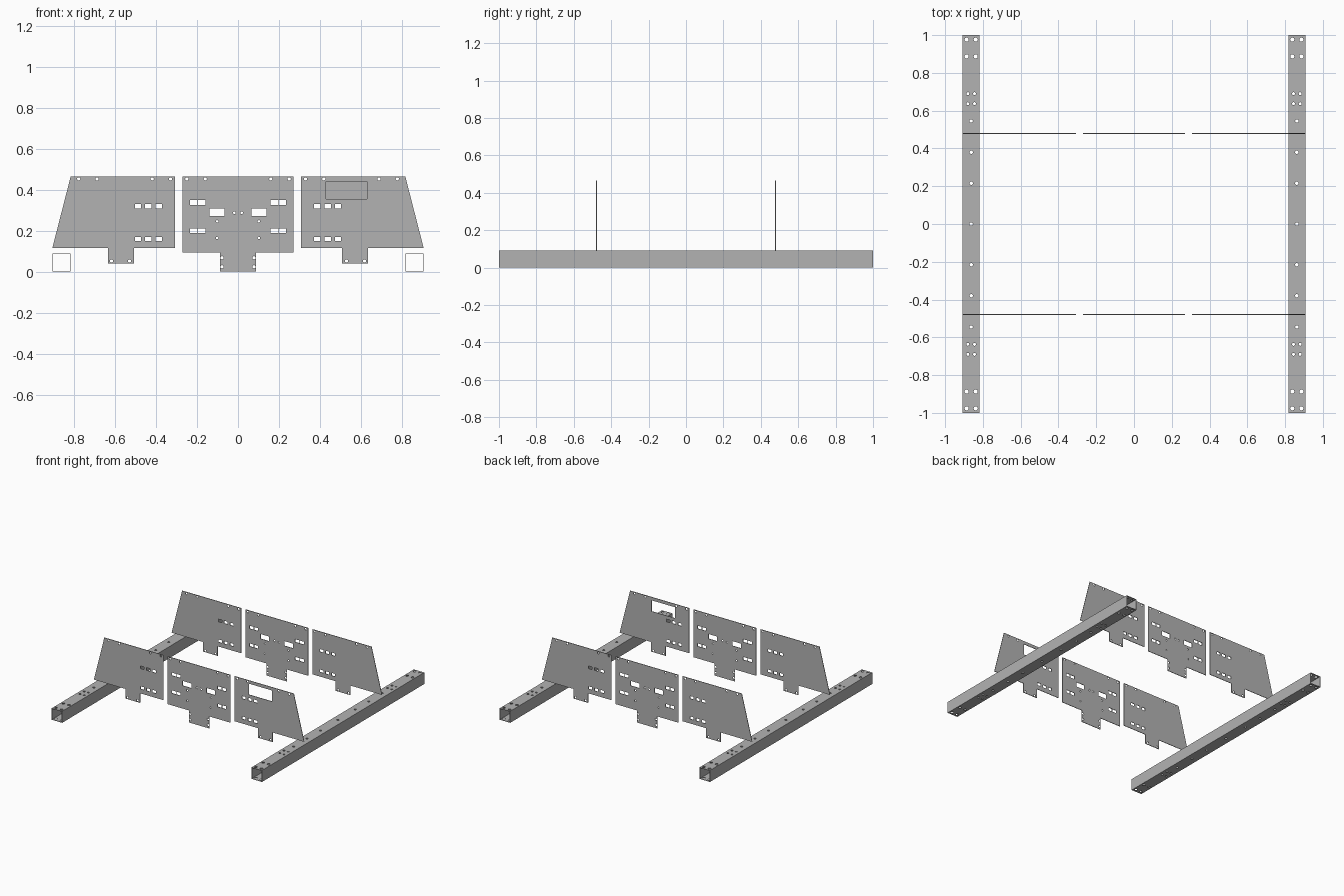
import bpy, bmesh
from math import cos, sin, pi
from mathutils import Matrix

old = bpy.data.objects.get("Cube")
if old:
    bpy.data.objects.remove(old, do_unlink=True)

GREY = (0.45, 0.45, 0.45, 1)
steel = bpy.data.materials.new("grey steel")
steel.use_nodes = True
steel.diffuse_color = GREY
steel.node_tree.nodes["Principled BSDF"].inputs["Base Color"].default_value = GREY

SHEET = 0.004      # panel thickness
WALL = 0.004       # tube wall
BEAM = 0.09        # tube width and height


def circle(x, y, r=0.008, n=16):
    return [(x + r * cos(2 * pi * i / n), y + r * sin(2 * pi * i / n)) for i in range(n)]


def rect(x, y, w, h):
    return [(x - w / 2, y - h / 2), (x + w / 2, y - h / 2),
            (x + w / 2, y + h / 2), (x - w / 2, y + h / 2)]


def flip(loop):
    return [(-x, y) for x, y in reversed(loop)]


def plate(loops, thickness, matrix):
    """Bmesh of a sheet whose first loop is the outline and the rest are holes."""
    cu = bpy.data.curves.new("sheet_profile", 'CURVE')
    cu.dimensions, cu.fill_mode, cu.extrude = '2D', 'BOTH', thickness / 2
    for loop in loops:
        sp = cu.splines.new('POLY')
        sp.points.add(len(loop) - 1)
        for p, (x, y) in zip(sp.points, loop):
            p.co = (x, y, 0, 1)
        sp.use_cyclic_u = True
        sp.use_smooth = False
    tmp = bpy.data.objects.new("sheet_profile", cu)
    me = bpy.data.meshes.new_from_object(tmp)
    bpy.data.objects.remove(tmp)
    bpy.data.curves.remove(cu)
    me.transform(matrix)
    return me


def make_object(name, meshes):
    bm = bmesh.new()
    for me in meshes:
        bm.from_mesh(me)
        bpy.data.meshes.remove(me)
    bmesh.ops.remove_doubles(bm, verts=bm.verts, dist=0.00001)
    bmesh.ops.recalc_face_normals(bm, faces=bm.faces)
    for f in bm.faces:
        f.smooth = False
        f.material_index = 0
    out = bpy.data.meshes.new(name)
    bm.to_mesh(out)
    bm.free()
    out.materials.clear()
    out.materials.append(steel)
    ob = bpy.data.objects.new(name, out)
    bpy.context.collection.objects.link(ob)
    return ob


# Side panel, drawn for +x: sloped outer edge and a bottom tab
side = [[(0.307, 0.466), (0.307, 0.115), (0.509, 0.115), (0.509, 0.04),
         (0.635, 0.04), (0.635, 0.115), (0.907, 0.115), (0.817, 0.466)]]
side += [circle(x, 0.453) for x in (0.329, 0.419, 0.688, 0.778)]
side += [circle(x, 0.053) for x in (0.53, 0.618)]
side += [rect(x, z, 0.03, 0.021) for x in (0.387, 0.438, 0.489) for z in (0.319, 0.16)]
window = rect(0.53, 0.398, 0.2, 0.086)

# Centre panel: half the cut-outs, then mirrored
half = [circle(x, 0.453) for x in (0.16, 0.25)]
half += [rect(x, z, 0.035, 0.023) for x in (0.177, 0.216) for z in (0.338, 0.2)]
half += [rect(0.103, 0.291, 0.074, 0.037), circle(0.018, 0.288, 0.007)]
half += [circle(0.102, z, 0.006) for z in (0.246, 0.165)]
half += [circle(0.078, z) for z in (0.068, 0.024)]
edge = [(0.088, 0), (0.088, 0.094), (0.271, 0.094), (0.271, 0.466)]
centre = [edge + flip(edge)] + half + [flip(h) for h in half]

# Two rows of upright panels
for row, y in (("front", -0.479), ("back", 0.479)):
    upright = Matrix.Translation((0, y, 0)) @ Matrix.Rotation(pi / 2, 4, 'X')
    left = side + ([window] if row == "front" else [])
    right = [flip(loop) for loop in side]
    for part, loops in (("left", left), ("centre", centre), ("right", right)):
        make_object(f"{row}_{part}_panel", [plate(loops, SHEET, upright)])

# Drilled faces of the beams
drilled = [rect(0, 0, BEAM, 2)]
for s in (-1, 1):
    for dx in (-1, 1):
        drilled += [circle(dx * 0.024, s * y, 0.011) for y in (0.976, 0.887)]
        drilled += [circle(dx * 0.018, s * y, 0.008) for y in (0.69, 0.637)]
    drilled += [circle(0, s * y, 0.009) for y in (0.545, 0.38, 0.216)]
drilled.append(circle(0, 0, 0.009))

# Open square beams
for name, x in (("left_beam", 0.862), ("right_beam", -0.862)):
    parts = [plate(drilled, WALL, Matrix.Translation((x, 0, z)))
             for z in (WALL / 2, BEAM - WALL / 2)]
    wall = [rect(0, 0, BEAM - 2 * WALL, 2)]
    for s in (-1, 1):
        place = Matrix.Translation((x + s * (BEAM - WALL) / 2, 0, BEAM / 2))
        parts.append(plate(wall, WALL, place @ Matrix.Rotation(pi / 2, 4, 'Y')))
    make_object(name, parts)
